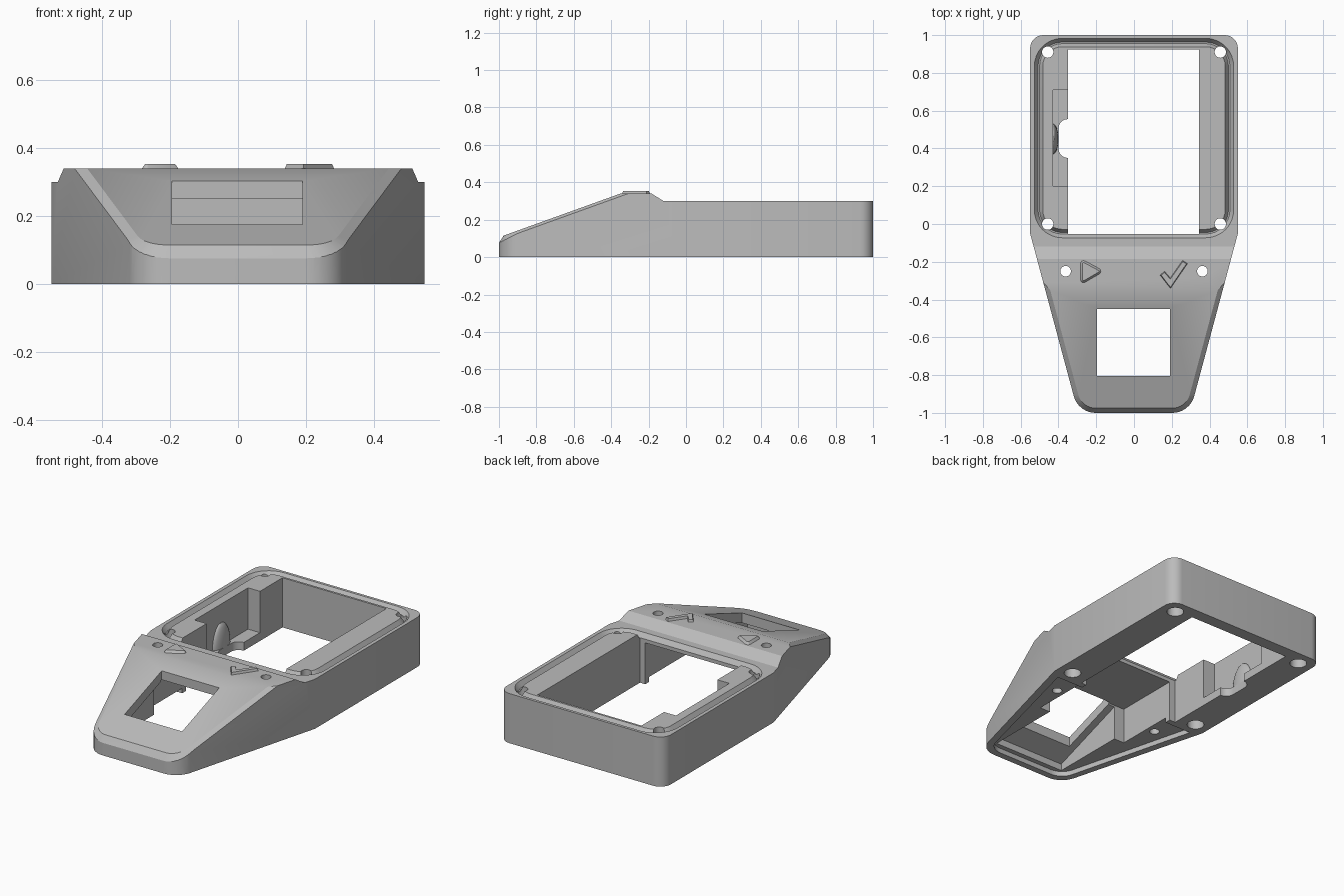
import bpy, bmesh, math
from mathutils import Vector

cube = bpy.data.objects.get("Cube")
if cube:
    bpy.data.objects.remove(cube, do_unlink=True)

grey = bpy.data.materials.new("plain_grey")
grey.use_nodes = True
grey.diffuse_color = (0.5, 0.5, 0.5, 1)
grey.node_tree.nodes["Principled BSDF"].inputs["Base Color"].default_value = (0.5, 0.5, 0.5, 1)


def finish(bm, name):
    bmesh.ops.recalc_face_normals(bm, faces=bm.faces)
    mesh = bpy.data.meshes.new(name)
    bm.to_mesh(mesh)
    bm.free()
    obj = bpy.data.objects.new(name, mesh)
    mesh.materials.append(grey)
    bpy.context.collection.objects.link(obj)
    return obj


def rounded(corners, radii, steps=8):
    """Polygon with each corner replaced by a tangent arc."""
    out = []
    for i, (c, r) in enumerate(zip(corners, radii)):
        c = Vector(c)
        if r == 0:
            out.append(c)
            continue
        u = (Vector(corners[i - 1]) - c).normalized()
        v = (Vector(corners[(i + 1) % len(corners)]) - c).normalized()
        half = u.angle(v) / 2
        centre = c + (u + v).normalized() * (r / math.sin(half))
        start = c + u * (r / math.tan(half)) - centre
        end = c + v * (r / math.tan(half)) - centre
        turn = start.angle_signed(end)
        for k in range(steps + 1):
            a = -turn * k / steps
            out.append(centre + Vector((start.x * math.cos(a) - start.y * math.sin(a),
                                        start.x * math.sin(a) + start.y * math.cos(a))))
    return out


def prism_bm(points, lo, hi, axis="z"):
    bm = bmesh.new()
    place = (lambda p, h: (p[0], p[1], h)) if axis == "z" else (lambda p, h: (h, p[0], p[1]))
    face = bm.faces.new([bm.verts.new(place(p, lo)) for p in points])
    ext = bmesh.ops.extrude_face_region(bm, geom=[face], use_keep_orig=True)
    shift = (0, 0, hi - lo) if axis == "z" else (hi - lo, 0, 0)
    bmesh.ops.translate(bm, vec=shift, verts=[g for g in ext["geom"] if isinstance(g, bmesh.types.BMVert)])
    return bm


def prism(points, lo, hi, axis="z"):
    return finish(prism_bm(points, lo, hi, axis), "cutter")


def box(x0, x1, y0, y1, z0, z1):
    return prism([(x0, y0), (x1, y0), (x1, y1), (x0, y1)], z0, z1)


def cylinder(x, y, r, z0, z1):
    ring = [(x + r * math.cos(math.tau * k / 32), y + r * math.sin(math.tau * k / 32)) for k in range(32)]
    return prism(ring, z0, z1)


def cut(target, cutter):
    mod = target.modifiers.new("cut", "BOOLEAN")
    mod.operation = "DIFFERENCE"
    mod.solver = "EXACT"
    mod.object = cutter
    bpy.context.view_layer.objects.active = target
    bpy.ops.object.modifier_apply(modifier=mod.name)
    bpy.data.objects.remove(cutter, do_unlink=True)


def slope(y):
    return 0.115 + (y + 0.975) * 0.36


def trim(bm, point, normal):
    bmesh.ops.bisect_plane(bm, geom=bm.verts[:] + bm.edges[:] + bm.faces[:], dist=1e-6,
                           plane_co=point, plane_no=normal, clear_outer=True)
    bmesh.ops.holes_fill(bm, edges=bm.edges, sides=0)


# Housing: side profile, trimmed to the plan outline and chamfered round the nose
profile = [(-1.05, 0), (1.05, 0), (1.05, 0.3), (-0.12, 0.3), (-0.185, 0.34), (-0.35, 0.34),
           (-1.05, slope(-1.05))]
bm = prism_bm(profile, -0.7, 0.7, "x")
bmesh.ops.recalc_face_normals(bm, faces=bm.faces)
outline = rounded([(0.55, 1), (-0.55, 1), (-0.55, -0.05), (-0.295, -1), (0.295, -1), (0.55, -0.05)],
                  [0.07, 0.07, 0, 0.12, 0.12, 0])
edges = list(zip(outline, outline[1:] + outline[:1]))
for a, b in edges:
    d = b - a
    trim(bm, (a.x, a.y, 0), Vector((d.y, -d.x, 0)).normalized())
for a, b in edges:
    if max(a.y, b.y) > -0.04:
        continue
    n = Vector((b.y - a.y, a.x - b.x)).normalized()
    drop = 0.01 + 0.02 * max(0, -n.y)
    inner = a - n * 0.025
    p = Vector((a.x, a.y, slope(a.y) - drop))
    q = Vector((b.x, b.y, slope(b.y) - drop))
    normal = (q - p).cross(Vector((inner.x, inner.y, slope(inner.y))) - p).normalized()
    trim(bm, p, normal if normal.z > 0 else -normal)
housing = finish(bm, "housing")

# Main opening, ridge cavity and hollow nose
cut(housing, box(-0.35, 0.345, -0.053, 0.925, -0.1, 0.5))
cut(housing, box(-0.31, 0.31, -0.46, 0, -0.1, 0.25))
cut(housing, prism([(-0.93, -0.1), (-0.44, -0.1), (-0.44, slope(-0.44) - 0.06),
                    (-0.93, slope(-0.93) - 0.06)], -0.24, 0.24, "x"))
cut(housing, box(-0.195, 0.19, -0.805, -0.45, -0.1, 0.5))

# Shallow recess under the nose for a base plate
cut(housing, prism(rounded([(0.49, -0.09), (-0.49, -0.09), (-0.265, -0.96), (0.265, -0.96)],
                           [0, 0, 0.1, 0.1]), -0.1, 0.03))

# Side pocket with a rounded slot in its floor
cut(housing, box(-0.43, -0.3, 0.2, 0.71, 0.05, 0.5))
cut(housing, prism(rounded([(-0.3, 0.35), (-0.3, 0.555), (-0.4, 0.555), (-0.4, 0.35)],
                           [0, 0, 0.05, 0.05]), -0.1, 0.1))

# Seal groove with sloping sides
bm = bmesh.new()
rings = []
for half, z in ((0.535, 0.31), (0.508, 0.272), (0.5, 0.272), (0.477, 0.31)):
    pts = rounded([(half, 0.455 + half), (-half, 0.455 + half), (-half, 0.455 - half), (half, 0.455 - half)],
                  [half - 0.38] * 4)
    rings.append([bm.verts.new((p.x, p.y, z)) for p in pts])
for r0, r1 in zip(rings, rings[1:] + rings[:1]):
    for k in range(len(r0)):
        j = (k + 1) % len(r0)
        bm.faces.new((r0[k], r0[j], r1[j], r1[k]))
cut(housing, finish(bm, "cutter"))

# Screw holes with counterbores, and small holes through the ridge
for side in (-1, 1):
    for y in (0, 0.91):
        cut(housing, cylinder(side * 0.457, y, 0.03, -0.1, 0.5))
        cut(housing, cylinder(side * 0.457, y, 0.048, -0.1, 0.1))
    cut(housing, cylinder(side * 0.362, -0.25, 0.028, -0.1, 0.5))


# Raised button marks on the ridge
def raised_mark(name, points, bevel):
    bm = bmesh.new()
    face = bm.faces.new([bm.verts.new((p[0], p[1], 0.338)) for p in points])
    face.normal_update()
    if face.normal.z < 0:
        face.normal_flip()
    bmesh.ops.inset_individual(bm, faces=[face], thickness=bevel, depth=0.016)
    mesh = bpy.data.meshes.new(name)
    bm.to_mesh(mesh)
    bm.free()
    mesh.materials.append(grey)
    obj = bpy.data.objects.new(name, mesh)
    bpy.context.collection.objects.link(obj)
    return obj


triangle = raised_mark("triangle_mark", rounded([(-0.285, -0.325), (-0.155, -0.25), (-0.285, -0.18)],
                                                [0.018] * 3, 4), 0.012)
tick = raised_mark("tick_mark", [(0.137, -0.27), (0.162, -0.25), (0.192, -0.285),
                                 (0.257, -0.192), (0.284, -0.21), (0.193, -0.342)], 0.007)

# Domed boss on the pocket wall
bm = bmesh.new()
bmesh.ops.create_uvsphere(bm, u_segments=32, v_segments=16, radius=1)
bmesh.ops.scale(bm, vec=(0.03, 0.08, 0.14), verts=bm.verts)
bmesh.ops.translate(bm, vec=(-0.43, 0.45, 0.05), verts=bm.verts)
trim(bm, (0, 0, 0.03), Vector((0, 0, -1)))
boss = finish(bm, "pocket_boss")

# Smooth the rounded corners, keep the edges sharp
for obj in (housing, triangle, tick, boss):
    bpy.ops.object.select_all(action="DESELECT")
    obj.select_set(True)
    bpy.context.view_layer.objects.active = obj
    bpy.ops.object.shade_smooth_by_angle(angle=math.radians(20))
